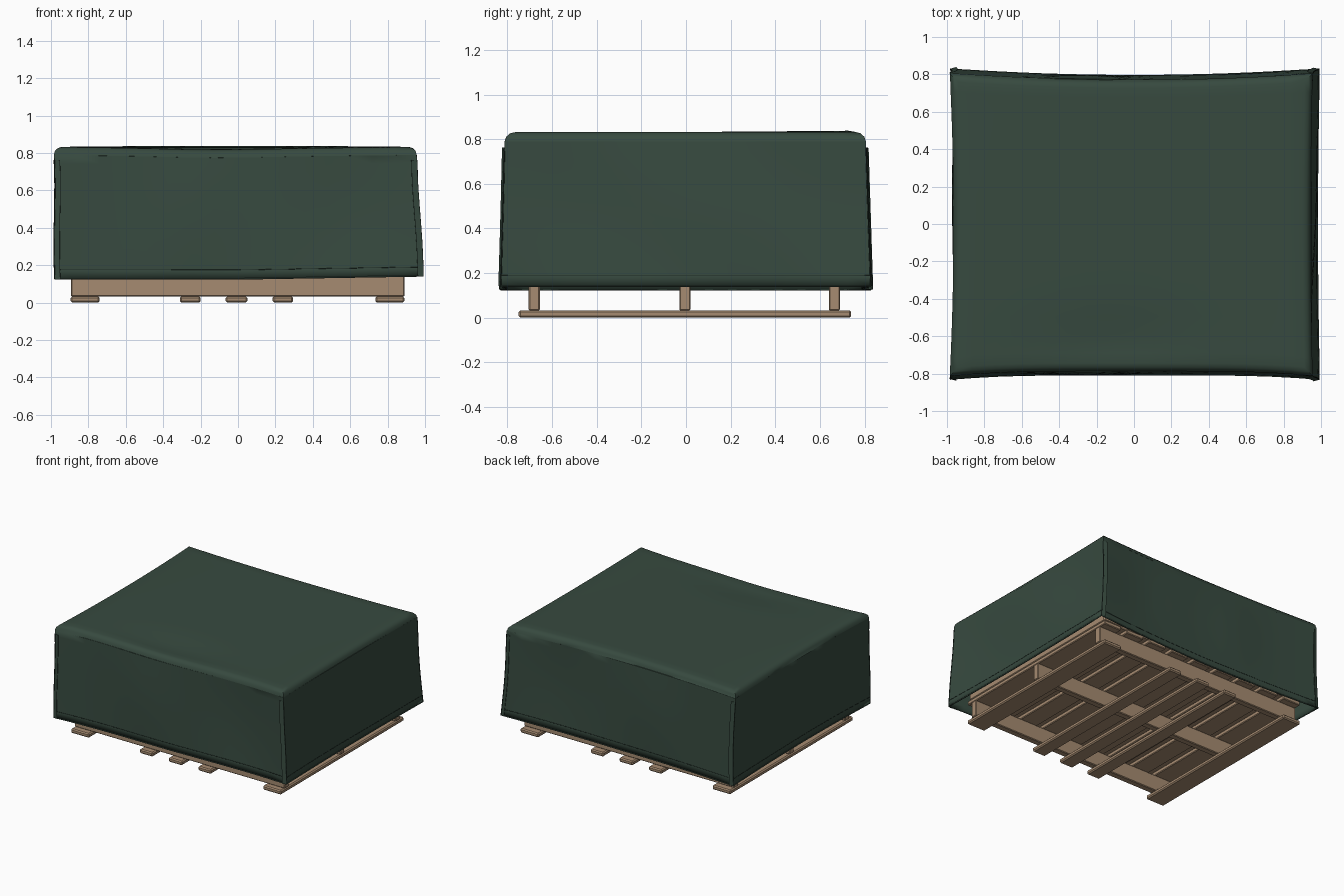
import bpy, bmesh, math
from mathutils import Vector

if "Cube" in bpy.data.objects:
    bpy.data.objects.remove(bpy.data.objects["Cube"], do_unlink=True)


def material(name, rgb):
    m = bpy.data.materials.new(name)
    m.use_nodes = True
    m.diffuse_color = (*rgb, 1)
    m.node_tree.nodes["Principled BSDF"].inputs["Base Color"].default_value = (*rgb, 1)
    return m


GREEN = material("dark green canvas", (0.038, 0.068, 0.05))
SEAM = material("dark seam", (0.012, 0.022, 0.017))
WOOD = material("tan wood", (0.38, 0.26, 0.165))


def finish(name, bm, mat):
    mesh = bpy.data.meshes.new(name)
    bm.to_mesh(mesh)
    bm.free()
    mesh.materials.append(mat)
    obj = bpy.data.objects.new(name, mesh)
    bpy.context.collection.objects.link(obj)
    return obj


def board(name, lo, hi, bevel=0.005):
    lo, hi = Vector(lo), Vector(hi)
    bm = bmesh.new()
    bmesh.ops.create_cube(bm, size=1)
    for v in bm.verts:
        v.co = (lo + hi) / 2 + v.co * (hi - lo)
    obj = finish(name, bm, WOOD)
    mod = obj.modifiers.new("worn edges", "BEVEL")
    mod.width, mod.segments = bevel, 1
    return obj


def bump(t, centre, width):
    return math.exp(-((t - centre) / width) ** 2)


def mix(a, b, t):
    return a + (b - a) * t


def drape(u, v, w):
    """Map a unit box point (-1..1) onto the slack cover."""
    h = (w + 1) / 2
    # corners stay full while the middles of the walls pull inwards
    left = mix(-0.98, -0.985, h) + 0.02 * (1 - v * v)
    right = mix(0.99, 0.955, h) - 0.01 * (1 - v * v)
    front = mix(-0.83, -0.812, h) + 0.025 * (1 - u ** 4)
    back = mix(0.828, 0.805, h) - 0.035 * (1 - u * u)
    x, y = mix(left, right, (u + 1) / 2), mix(front, back, (v + 1) / 2)
    # soft creases on the walls
    mid = math.sin(math.pi * h)
    y += mid * v * (0.012 * bump(u, -0.25, 0.2) - 0.012 * bump(u, 0.6, 0.25))
    x += mid * u * 0.01 * math.sin(4 * v + 2 * h)
    # bottom hangs slightly lower along the front left, top sags at the front
    bottom = 0.134 + 0.008 * u - 0.008 * (1 - abs(u)) * abs(v)
    top = 0.832 + 0.006 * v * (1 - u * u) - 0.02 * bump(u, -0.1, 0.4) * bump(v, -0.82, 0.2)
    return Vector((x, y, mix(bottom, top, h)))


# Cover: open-bottomed draped box with softened top edges
bm = bmesh.new()
bmesh.ops.create_cube(bm, size=2)
bmesh.ops.subdivide_edges(bm, edges=bm.edges[:], cuts=15, use_grid_fill=True)
under = [f for f in bm.faces if f.calc_center_median().z < -0.99]
bmesh.ops.delete(bm, geom=under, context="FACES")
rim = [e for e in bm.edges if all(v.co.z > 0.99 for v in e.verts)
       and any(all(abs(v.co[i]) > 0.99 and v.co[i] * e.verts[0].co[i] > 0 for v in e.verts)
               for i in (0, 1))]
posts = [e for e in bm.edges if all(abs(v.co.x) > 0.99 and abs(v.co.y) > 0.99 for v in e.verts)]
for v in bm.verts:
    v.co = drape(*v.co)
bmesh.ops.bevel(bm, geom=rim, offset=0.05, segments=3, profile=0.5, affect="EDGES", clamp_overlap=True)
bm.normal_update()
cover = finish("canvas_cover", bm, GREEN)
cloth = cover.modifiers.new("cloth thickness", "SOLIDIFY")
cloth.thickness = 0.006


def strand(name, points, radius, mat, closed=False):
    curve = bpy.data.curves.new(name, "CURVE")
    curve.dimensions = "3D"
    curve.bevel_depth, curve.bevel_resolution = radius, 1
    spline = curve.splines.new("POLY")
    spline.points.add(len(points) - 1)
    for p, co in zip(spline.points, points):
        p.co = (*co, 1)
    spline.use_cyclic_u = closed
    curve.materials.append(mat)
    obj = bpy.data.objects.new(name, curve)
    bpy.context.collection.objects.link(obj)


# Hem stitching around the cover, and its rolled lower edge
N = 16
side = [-1 + 2 * i / N for i in range(N)]
ring = ([(t, -1) for t in side] + [(1, t) for t in side]
        + [(-t, 1) for t in side] + [(-1, -t) for t in side])
strand("hem_stitching", [drape(u, v, -0.86) for u, v in ring], 0.0015, SEAM, True)
strand("rolled_hem", [drape(u, v, -1) for u, v in ring], 0.004, GREEN, True)

# Corner seams: thin dark join with a narrow flap lying beside it
for name, u, v in (("front_right", -1, -1), ("front_left", 1, -1),
                   ("back_right", -1, 1), ("back_left", 1, 1)):
    levels = [-1 + 1.8 * i / 10 for i in range(11)]
    strand(name + "_corner_seam", [drape(u, v, w) for w in levels], 0.003, SEAM)
    bm = bmesh.new()
    rows = []
    for w in levels:
        edge = drape(u, v, w)
        rows.append([bm.verts.new(edge),
                     bm.verts.new(edge + Vector((-0.03 * u, 0.008 * v, 0)))])
    for a, b in zip(rows, rows[1:]):
        bm.faces.new((a[0], a[1], b[1], b[0]))
    flap = finish(name + "_corner_flap", bm, GREEN)
    flap.modifiers.new("cloth thickness", "SOLIDIFY").thickness = 0.003

# Pallet runners on the ground, running front to back
for i, (x, width) in enumerate(((-0.817, 0.155), (-0.255, 0.11), (-0.008, 0.115),
                                (0.24, 0.11), (0.812, 0.155))):
    board(f"runner_{i + 1}", (x - width / 2, -0.75, 0), (x + width / 2, 0.74, 0.033), 0.008)

# Stringers across the pallet
for name, y in (("front", -0.68), ("middle", -0.005), ("back", 0.665)):
    board(name + "_stringer", (-0.893, y - 0.025, 0.032), (0.89, y + 0.025, 0.155))

# Deck boards on the stringers
COUNT = 9
for i in range(COUNT):
    x = mix(-0.817, 0.812, i / (COUNT - 1))
    board(f"deck_board_{i + 1}", (x - 0.075, -0.75, 0.154), (x + 0.075, 0.74, 0.185))

# Crate under the cover
board("crate", (-0.9, -0.74, 0.186), (0.88, 0.73, 0.77), 0.01)

# Smooth shading on the cloth
bpy.ops.object.select_all(action="DESELECT")
cover.select_set(True)
bpy.context.view_layer.objects.active = cover
bpy.ops.object.shade_smooth_by_angle(angle=math.radians(40))
